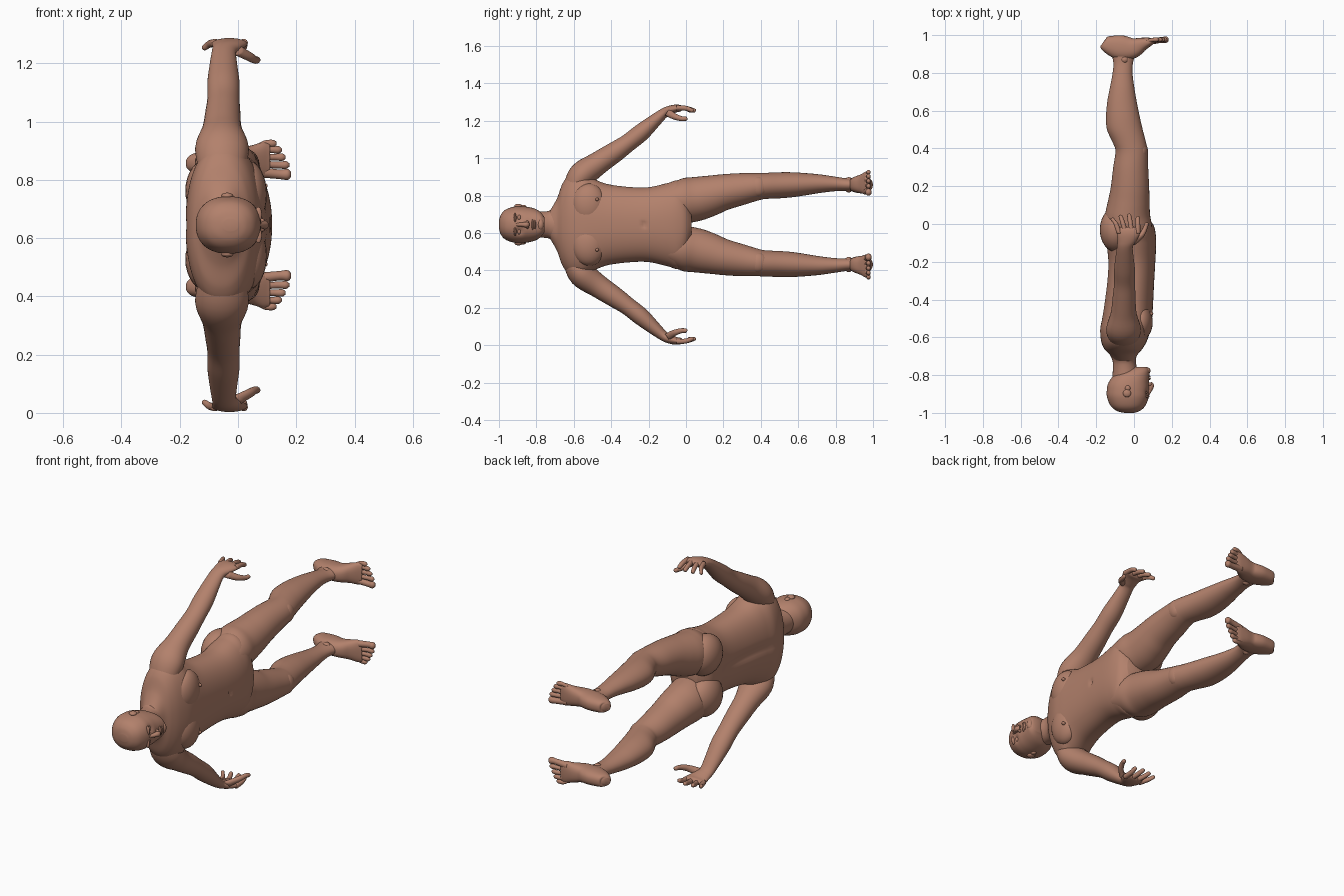
import bpy, bmesh, math
from mathutils import Vector, Matrix

MID = 0.645                      # height of the body's symmetry plane
X, Z = Vector((1, 0, 0)), Vector((0, 0, 1))
BOTH = (1, -1)
skin = bpy.data.materials.new("skin")
skin.diffuse_color = (0.45, 0.22, 0.15, 1)


def finish(name, bm):
    bmesh.ops.recalc_face_normals(bm, faces=bm.faces[:])
    mesh = bpy.data.meshes.new(name)
    bm.to_mesh(mesh)
    bm.free()
    for p in mesh.polygons:
        p.use_smooth = True
    mesh.materials.append(skin)
    ob = bpy.data.objects.new(name, mesh)
    bpy.context.collection.objects.link(ob)
    return ob


def spline(rows, steps):
    """Catmull-Rom interpolation through rows of numbers."""
    out, n = [], len(rows)
    for i in range(n - 1):
        quad = rows[max(i - 1, 0)], rows[i], rows[i + 1], rows[min(i + 2, n - 1)]
        for k in range(steps):
            t = k / steps
            out.append([0.5 * (2 * b + (c - a) * t + (2 * a - 5 * b + 4 * c - d) * t * t
                               + (3 * b - a - 3 * c + d) * t ** 3) for a, b, c, d in zip(*quad)])
    return out + [list(rows[-1])]


def tube(name, rows, axis=X, sides=(1,), power=2.0, seg=32, steps=5):
    """Closed loft. Row: x, y, sideways offset, radius along axis, radius across."""
    rows = spline(rows, steps)
    for side in sides:
        bm = bmesh.new()
        pts = [Vector((r[0], r[1], MID + side * r[2])) for r in rows]
        rings = []
        for i, (p, r) in enumerate(zip(pts, rows)):
            t = pts[min(i + 1, len(pts) - 1)] - pts[max(i - 1, 0)]
            v = t.cross(axis).normalized()
            ring = []
            for k in range(seg):
                a = 2 * math.pi * k / seg
                c, s = (math.copysign(abs(q) ** (2 / power), q) for q in (math.cos(a), math.sin(a)))
                ring.append(bm.verts.new(p + axis * r[3] * c + v * r[4] * s))
            rings.append(ring)
        for a, b in zip(rings, rings[1:]):
            for k in range(seg):
                j = (k + 1) % seg
                bm.faces.new((a[k], a[j], b[j], b[k]))
        bm.faces.new(rings[0][::-1])
        bm.faces.new(rings[-1])
        ob = finish(name, bm)
    return ob


def span(rows):
    """Rows of y, back x, front x, inner offset, outer offset -> tube rows."""
    return [((b + f) / 2, y, (i + o) / 2, (f - b) / 2, (o - i) / 2) for y, b, f, i, o in rows]


def blob(name, x, y, s, rx, ry, rs, sides=BOTH):
    for side in sides:
        bm = bmesh.new()
        m = Matrix.Translation((x, y, MID + side * s)) @ Matrix.Diagonal((rx, ry, rs, 1))
        bmesh.ops.create_uvsphere(bm, u_segments=24, v_segments=16, radius=1, matrix=m)
        finish(name, bm)


def press(ob, py, ps, wide, deep):
    """Soft dent in the front of a part."""
    for v in ob.data.vertices:
        if v.co.x > 0.02:
            d2 = (v.co.y - py) ** 2 + (abs(v.co.z - MID) - ps) ** 2
            v.co.x -= deep * math.exp(-d2 / wide ** 2)


# torso
torso = tube("torso", span([(y, b, f, -w, w) for y, b, f, w in [
    (-.73, -.1, 0, .07), (-.69, -.13, .02, .14), (-.66, -.158, .045, .22),
    (-.62, -.174, .068, .268), (-.56, -.18, .088, .28), (-.5, -.17, .096, .248),
    (-.42, -.158, .101, .217), (-.3, -.143, .107, .201), (-.2, -.138, .113, .2),
    (-.1, -.145, .117, .222), (-.04, -.14, .113, .235), (.0, -.12, .1, .18),
    (.03, -.09, .07, .09)]]), power=2.2, seg=96, steps=9)
press(torso, -.225, 0, .011, .014)
for v in torso.data.vertices:                        # groove of the spine
    if v.co.x < 0 and -.62 < v.co.y < -.1:
        v.co.x += .012 * math.exp(-((v.co.z - MID) / .025) ** 2) * math.sin((v.co.y + .62) / .52 * math.pi)
blob("chest_muscle", .035, -.52, .105, .064, .095, .115)
blob("nipple", .09, -.475, .135, .012, .009, .009)
blob("buttock", -.097, -.03, .118, .084, .118, .112)

# neck and head
tube("neck", span([(-.84, -.115, .03, -.07, .07), (-.76, -.112, .015, -.07, .07),
                   (-.72, -.115, .01, -.08, .08), (-.67, -.14, .02, -.12, .12)]))
head = tube("head", span([(y, b, f, -w, w) for y, b, f, w in [
    (-1, -.05, 0, .02), (-.99, -.09, .03, .053), (-.965, -.122, .058, .08),
    (-.92, -.142, .077, .096), (-.88, -.144, .08, .098), (-.84, -.135, .079, .094),
    (-.8, -.105, .081, .082), (-.775, -.06, .081, .064), (-.757, -.01, .07, .04)]]),
    power=2.25, seg=72, steps=6)
press(head, -.892, .034, .019, .012)

# face
blob("brow", .07, -.914, .036, .012, .007, .026)
blob("eye", .057, -.892, .037, .014, .01, .016)
tube("nose", [(.068, -.908, 0, .01, .01), (.081, -.88, 0, .011, .014), (.092, -.855, 0, .015, .014),
              (.085, -.842, 0, .012, .009)], axis=Z, seg=20)
blob("nostril", .083, -.848, .013, .011, .008, .009)
blob("upper_lip", .079, -.82, 0, .01, .006, .028, (1,))
blob("lower_lip", .078, -.808, 0, .01, .006, .024, (1,))
blob("chin", .068, -.777, 0, .02, .018, .03, (1,))
blob("ear", -.037, -.896, .1, .021, .021, .011)
blob("ear_lobe", -.033, -.87, .096, .014, .016, .01)

# arms and palms
tube("arm", [(-.055, -.6, .19, .08, .06), (-.055, -.555, .265, .092, .072),
             (-.055, -.47, .328, .068, .062), (-.052, -.38, .388, .06, .055),
             (-.05, -.31, .437, .055, .048), (-.05, -.24, .492, .055, .047),
             (-.05, -.17, .553, .047, .036), (-.048, -.12, .595, .042, .027),
             (-.038, -.09, .61, .05, .025), (-.03, -.055, .621, .06, .021),
             (-.03, -.028, .622, .06, .017), (-.03, -.018, .621, .05, .009)], sides=BOTH)

# fingers and thumb
for x0, x1, y1 in ((-.078, -.113, .032), (-.045, -.07, .047), (-.012, -.025, .052), (.02, .02, .04)):
    tube("finger", [(x0, -.05, .625, .014, .014), ((x0 + x1) / 2, .0, .622, .013, .013),
                    (x1, y1 - .008, .61, .011, .011), (x1, y1, .607, .005, .005)], sides=BOTH, seg=16)
tube("thumb", [(-.01, -.1, .603, .025, .022), (.035, -.065, .58, .018, .017),
               (.058, -.025, .567, .013, .013), (.066, 0, .567, .011, .011),
               (.067, .007, .568, .005, .005)], sides=BOTH, seg=16)

# legs
tube("leg", span([(-.12, -.1, .09, .05, .2), (-.02, -.145, .095, .012, .245), (.05, -.152, .085, .018, .255),
                  (.125, -.137, .082, .044, .263), (.2, -.122, .08, .076, .27), (.3, -.11, .075, .106, .276),
                  (.385, -.098, .072, .131, .276), (.43, -.112, .064, .138, .277), (.5, -.143, .046, .141, .28),
                  (.57, -.148, .03, .147, .28), (.65, -.141, .014, .159, .275), (.72, -.128, .002, .17, .268),
                  (.8, -.113, -.008, .179, .256), (.86, -.11, -.004, .18, .248), (.93, -.13, .02, .176, .25)]),
     sides=BOTH, seg=40)
blob("kneecap", .033, .385, .203, .041, .055, .055)
blob("ankle_bone", -.05, .87, .213, .028, .028, .041)

# feet
tube("foot", [(-.165, .96, .212, .018, .02), (-.15, .953, .212, .034, .041), (-.08, .936, .213, .043, .064),
              (-.01, .931, .215, .046, .056), (.045, .952, .219, .054, .036), (.085, .965, .222, .062, .022),
              (.108, .97, .224, .054, .013)], axis=Z, sides=BOTH, power=2.4)

# toes
for s0, s1, tip, r in ((.183, .174, .182, .019), (.209, .206, .176, .0135), (.231, .233, .163, .013),
                       (.25, .258, .15, .013), (.267, .28, .132, .0125)):
    tube("toe", [(.07, .965, s0, r, r), (tip - .04, .974, s1, r * .85, r * .8),
                 (tip - .012, .976, s1, r, r * .9), (tip, .977, s1, r * .45, r * .45)],
         axis=Z, sides=BOTH, seg=16)
